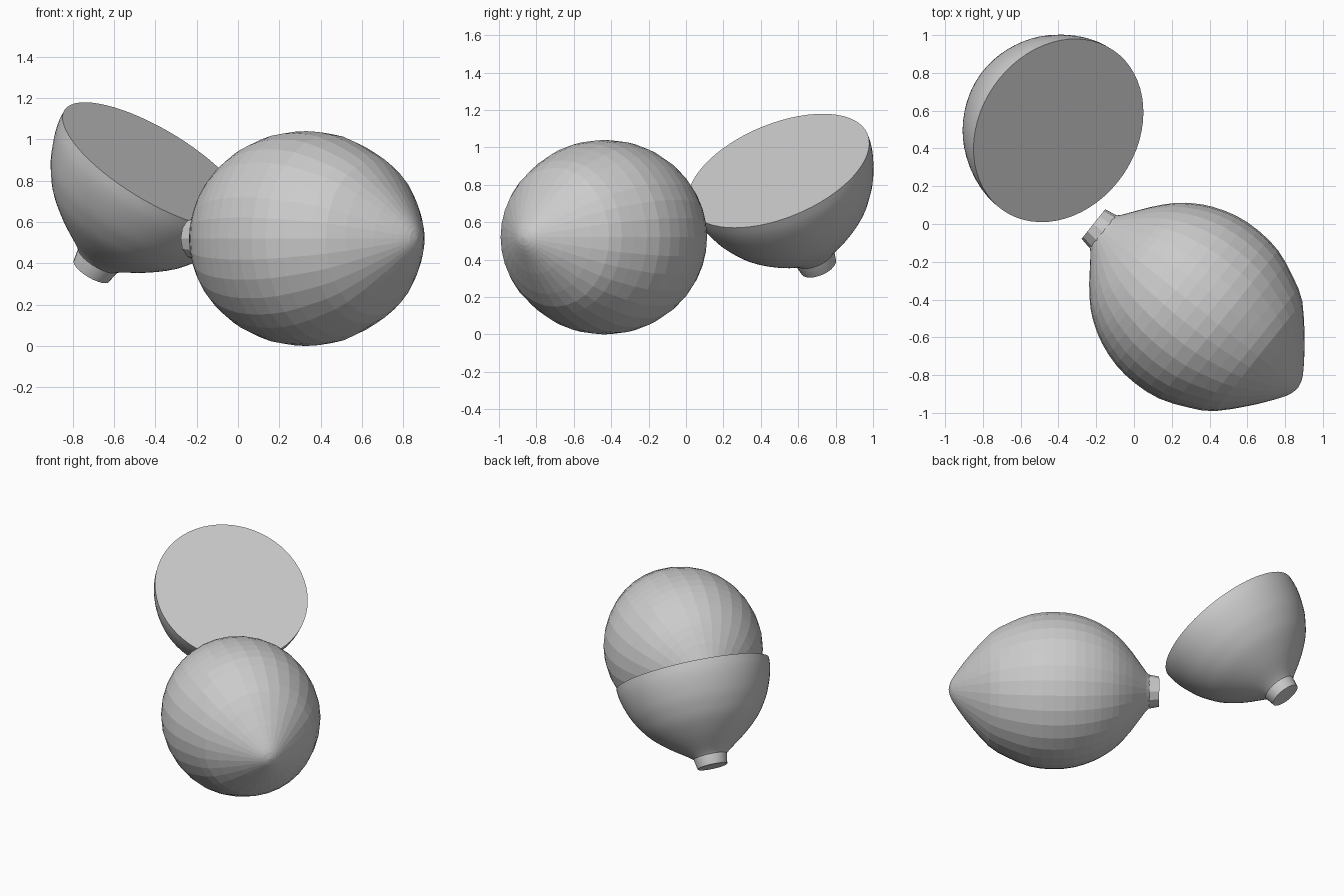
import bpy, bmesh, math
from mathutils import Vector

if "Cube" in bpy.data.objects:
    bpy.data.objects.remove(bpy.data.objects["Cube"])

# Fruit profile: (distance from stem end, radius)
FRUIT = [(0.04, 0.09), (0.085, 0.13), (0.18, 0.26), (0.27, 0.36), (0.35, 0.42), (0.435, 0.466),
         (0.56, 0.507), (0.70, 0.52), (0.85, 0.503), (1.0, 0.443), (1.12, 0.372),
         (1.245, 0.235), (1.30, 0.165), (1.35, 0.095), (1.378, 0.045), (1.388, 0.0)]
STEM = [(0.0, 0.0), (0.0, 0.1), (0.07, 0.113), (0.13, 0.113)]


def smooth_profile(pts, steps):
    """Catmull-Rom through the profile points."""
    v = [Vector(p) for p in pts]
    v = [2 * v[0] - v[1]] + v + [2 * v[-1] - v[-2]]
    out = []
    for a, b, c, d in zip(v, v[1:], v[2:], v[3:]):
        for k in range(steps):
            t = k / steps
            out.append(0.5 * (2 * b + (c - a) * t + (2 * a - 5 * b + 4 * c - d) * t * t
                              + (3 * b - a - 3 * c + d) * t ** 3))
    return [tuple(p) for p in out] + [pts[-1]]


def lathe(name, profile, sides, origin, axis, smooth):
    """Revolve a profile around an axis starting at origin."""
    bm = bmesh.new()
    rings = []
    for s, r in profile:
        if r < 1e-4:
            rings.append([bm.verts.new((0, 0, s))])
        else:
            rings.append([bm.verts.new((r * math.cos(2 * math.pi * i / sides),
                                        r * math.sin(2 * math.pi * i / sides), s))
                          for i in range(sides)])
    for a, b in zip(rings, rings[1:]):
        for i in range(sides):
            j = (i + 1) % sides
            quad = [a[i % len(a)], a[j % len(a)], b[j % len(b)], b[i % len(b)]]
            bm.faces.new(list(dict.fromkeys(quad)))
    # flat caps on open ends
    for ring in (rings[0], rings[-1]):
        if len(ring) > 1:
            bm.faces.new(ring)
    bmesh.ops.recalc_face_normals(bm, faces=bm.faces)
    me = bpy.data.meshes.new(name)
    bm.to_mesh(me)
    bm.free()
    ob = bpy.data.objects.new(name, me)
    bpy.context.collection.objects.link(ob)
    ob.location = origin
    ob.rotation_euler = Vector(axis).to_track_quat('Z', 'Y').to_euler()
    if smooth:
        bpy.ops.object.select_all(action='DESELECT')
        ob.select_set(True)
        bpy.context.view_layer.objects.active = ob
        bpy.ops.object.shade_smooth_by_angle(angle=math.radians(35))
    return ob


# Whole fruit lying on its side, faceted
whole_origin, whole_axis = Vector((-0.215, 0.0, 0.52)), Vector((0.78, -0.626, 0))
lathe("whole_lemon", smooth_profile(FRUIT, 2), 32, whole_origin, whole_axis, False)
lathe("whole_lemon_stem", STEM, 12, whole_origin, whole_axis, False)

# Half fruit, tilted, with flat cut face
CUT = 0.635
half_axis = Vector((0.487, -0.336, 0.806)).normalized()
half_origin = Vector((-0.4, 0.495, 0.875)) - half_axis * CUT
half = [p for p in smooth_profile(FRUIT, 4) if p[0] < CUT - 0.01] + [(CUT, 0.515)]
lathe("half_lemon", half, 64, half_origin, half_axis, True)
lathe("half_lemon_stem", STEM, 24, half_origin, half_axis, True)
